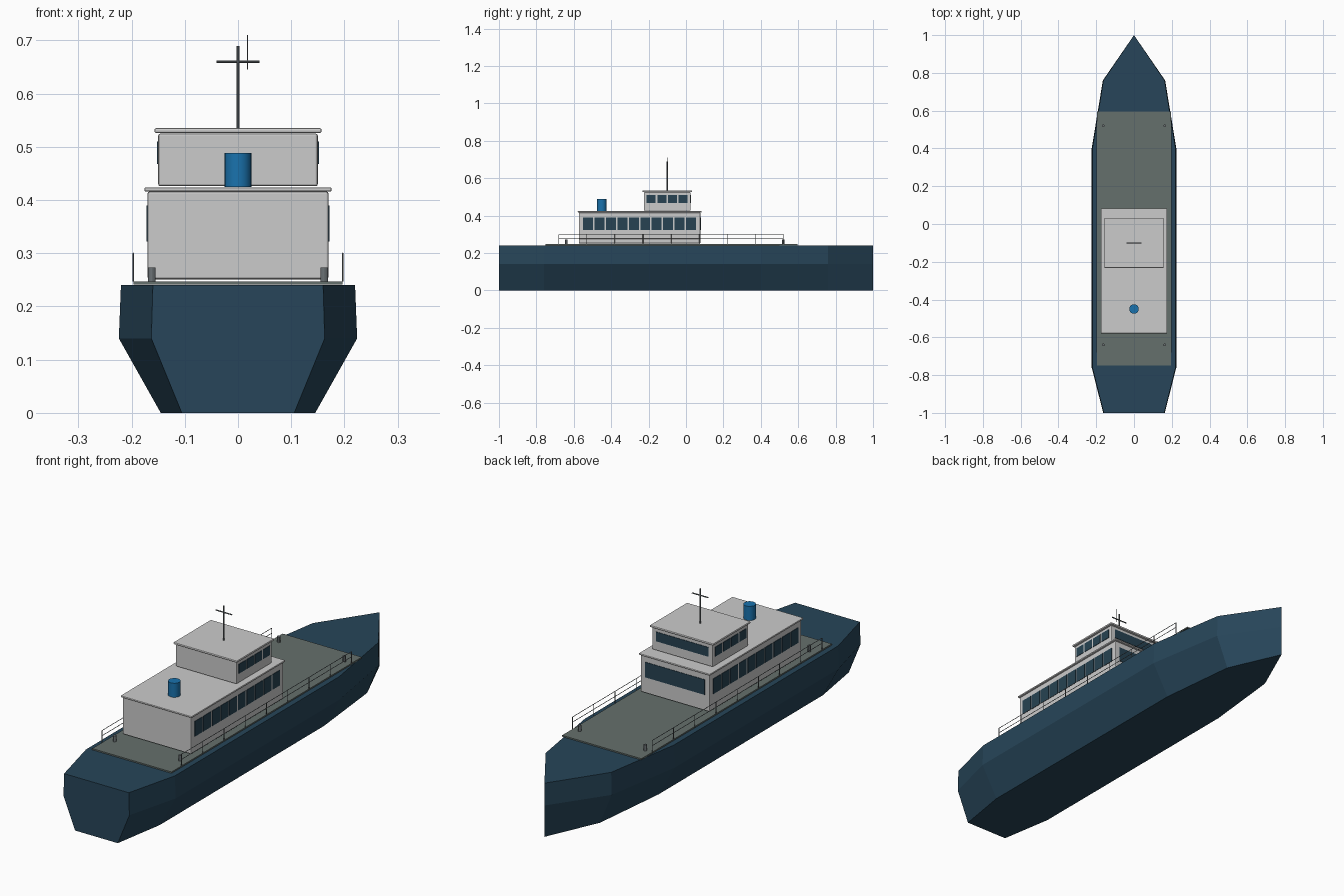
import bpy, bmesh
from mathutils import Vector

if "Cube" in bpy.data.objects:
    bpy.data.objects.remove(bpy.data.objects["Cube"])


def material(name, rgb):
    m = bpy.data.materials.new(name)
    m.diffuse_color = (*rgb, 1)
    m.use_nodes = True
    m.node_tree.nodes["Principled BSDF"].inputs["Base Color"].default_value = m.diffuse_color
    return m


NAVY = material("navy_paint", (0.02, 0.06, 0.10))
DECK = material("deck_grey", (0.13, 0.16, 0.15))
GLASS = material("dark_glass", (0.02, 0.055, 0.085))
BLUE = material("funnel_blue", (0.01, 0.17, 0.42))
METAL = material("dark_metal", (0.15, 0.17, 0.18))


def finish(name, bm, mat=None):
    bmesh.ops.recalc_face_normals(bm, faces=bm.faces[:])
    me = bpy.data.meshes.new(name)
    bm.to_mesh(me)
    bm.free()
    ob = bpy.data.objects.new(name, me)
    bpy.context.collection.objects.link(ob)
    if mat:
        me.materials.append(mat)
    return ob


def add_box(bm, lo, hi):
    lo, hi = Vector(lo), Vector(hi)
    mid, size = (lo + hi) / 2, hi - lo
    for v in bmesh.ops.create_cube(bm, size=1)["verts"]:
        v.co = mid + v.co * size


def box(name, x, y, z, mat=None, bevel=0):
    # Box symmetric about x = 0
    bm = bmesh.new()
    add_box(bm, (-x, y[0], z[0]), (x, y[1], z[1]))
    ob = finish(name, bm, mat)
    if bevel:
        b = ob.modifiers.new("soft_edges", "BEVEL")
        b.width, b.segments = bevel, 2
    return ob


def add_rod(bm, a, b, r, n=8):
    a, b = Vector(a), Vector(b)
    d = b - a
    m = d.to_track_quat("Z", "Y").to_matrix().to_4x4()
    m.translation = (a + b) / 2
    bmesh.ops.create_cone(bm, cap_ends=True, segments=n, radius1=r, radius2=r,
                          depth=d.length, matrix=m)


def rod(name, a, b, r, mat, n=8):
    bm = bmesh.new()
    add_rod(bm, a, b, r, n)
    ob = finish(name, bm, mat)
    for o in bpy.context.selected_objects:
        o.select_set(False)
    ob.select_set(True)
    bpy.context.view_layer.objects.active = ob
    bpy.ops.object.shade_smooth_by_angle()
    return ob


# Hull: faceted cross-sections lofted from stern to pointed bow
stations = [(-1, 0.16), (-0.76, 0.22), (0.4, 0.22), (0.76, 0.162), (1, 0)]
section = [(0.66, 0), (1.018, 0.14), (1, 0.24)]
bm = bmesh.new()
rings = []
for y, w in stations:
    pts = [(w * k, y, z) for k, z in section]
    pts += [(-x, yy, z) for x, yy, z in reversed(pts)]
    rings.append([bm.verts.new(p) for p in pts])
for r0, r1 in zip(rings, rings[1:]):
    for i in range(6):
        j = (i + 1) % 6
        bm.faces.new((r0[i], r0[j], r1[j], r1[i]))
bm.faces.new(rings[0])
bmesh.ops.remove_doubles(bm, verts=bm.verts[:], dist=1e-5)
finish("hull", bm, NAVY)

# Deck
box("deck", 0.196, (-0.75, 0.595), (0.241, 0.247), DECK)

# Main cabin and wheelhouse with overhanging roofs
box("main_cabin", 0.17, (-0.573, 0.077), (0.251, 0.416), None, 0.004)
box("main_roof", 0.176, (-0.579, 0.083), (0.416, 0.424), None, 0.003)
box("wheelhouse", 0.15, (-0.225, 0.025), (0.426, 0.525), None, 0.004)
box("wheelhouse_roof", 0.157, (-0.232, 0.032), (0.526, 0.535), None, 0.003)


# Side windows, mirrored, plus a wide window facing the bow
def windows(name, count, y0, pitch, width, x, z, front_y, front_w):
    bm = bmesh.new()
    for i in range(count):
        y = y0 + i * pitch
        for s in (-1, 1):
            xs = sorted((s * (x - 0.003), s * (x + 0.002)))
            add_box(bm, (xs[0], y - width / 2, z[0]), (xs[1], y + width / 2, z[1]))
    add_box(bm, (-front_w, front_y - 0.003, z[0]), (front_w, front_y + 0.002, z[1]))
    finish(name, bm, GLASS)


windows("cabin_windows", 10, -0.523, 0.061, 0.053, 0.17, (0.322, 0.39), 0.077, 0.148)
windows("wheelhouse_windows", 4, -0.186, 0.057, 0.048, 0.15, (0.468, 0.51), 0.025, 0.13)

# Funnel
rod("funnel", (0, -0.45, 0.425), (0, -0.45, 0.488), 0.025, BLUE, 24)

# Mast, crossbar and whip antenna
rod("mast", (0, -0.1, 0.535), (0, -0.1, 0.69), 0.003, METAL)
rod("crossbar", (-0.04, -0.1, 0.66), (0.04, -0.1, 0.66), 0.0027, METAL)
rod("antenna", (0.018, -0.1, 0.645), (0.018, -0.1, 0.71), 0.0009, METAL)

# Railings and bollards on both sides
for s, side in ((-1, "left"), (1, "right")):
    bm = bmesh.new()
    x = s * 0.197
    for i in range(9):
        y = -0.68 + 0.15 * i
        add_rod(bm, (x, y, 0.247), (x, y, 0.3), 0.0015, 6)
    for z in (0.277, 0.3):
        add_rod(bm, (x, -0.68, z), (x, 0.52, z), 0.0013, 6)
    finish(side + "_railing", bm, METAL)
    for y, end in ((-0.64, "stern"), (0.52, "bow")):
        rod(f"{side}_{end}_bollard", (s * 0.162, y, 0.246), (s * 0.162, y, 0.273),
            0.007, METAL, 12)
